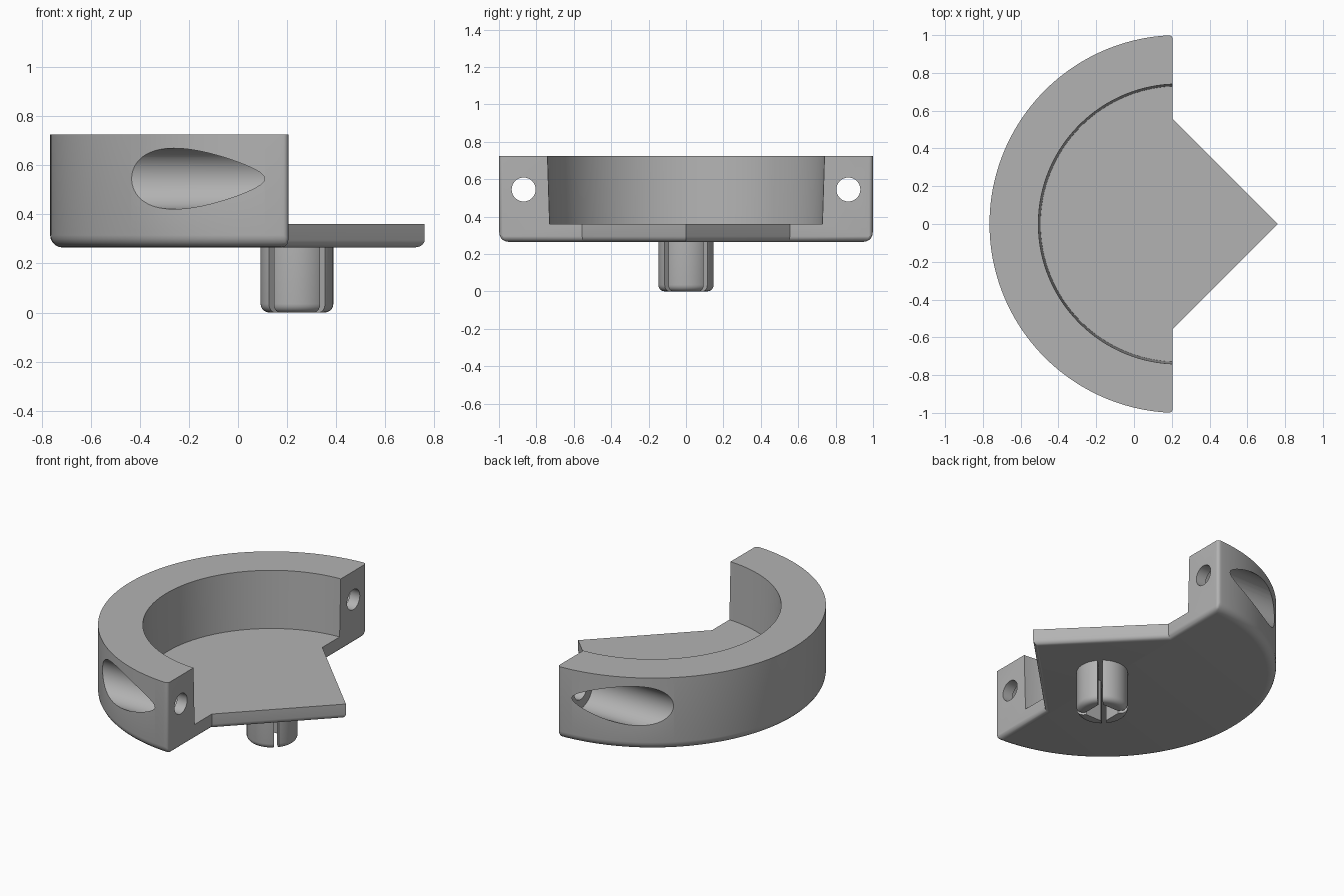
import bpy, bmesh, math
from mathutils import Matrix, Vector

cube = bpy.data.objects.get("Cube")
if cube:
    bpy.data.objects.remove(cube, do_unlink=True)

CX = 0.235                       # shared axis of the curved wall and the post
FACE_X = 0.205                   # flat end of the arms
BASE, FLOOR, TOP = 0.265, 0.36, 0.725

grey = bpy.data.materials.new("plain grey")
grey.use_nodes = True
colour = (0.45, 0.45, 0.45, 1)
grey.diffuse_color = colour
grey.node_tree.nodes["Principled BSDF"].inputs["Base Color"].default_value = colour


def make_object(name, bm):
    bmesh.ops.recalc_face_normals(bm, faces=bm.faces)
    mesh = bpy.data.meshes.new(name)
    bm.to_mesh(mesh)
    bm.free()
    mesh.materials.append(grey)
    ob = bpy.data.objects.new(name, mesh)
    bpy.context.collection.objects.link(ob)
    return ob


def cone(name, r_start, r_end, start, end, segments=64):
    """Cylinder or cone between two points."""
    start, end = Vector(start), Vector(end)
    axis = end - start
    matrix = Matrix.Translation((start + end) / 2) @ axis.to_track_quat('Z', 'Y').to_matrix().to_4x4()
    bm = bmesh.new()
    bmesh.ops.create_cone(bm, cap_ends=True, segments=segments, radius1=r_start,
                          radius2=r_end, depth=axis.length, matrix=matrix)
    return make_object(name, bm)


def box(name, centre, size, turn=0):
    bm = bmesh.new()
    matrix = Matrix.Translation(centre) @ Matrix.Rotation(turn, 4, 'Z') @ Matrix.Diagonal((*size, 1))
    bmesh.ops.create_cube(bm, size=1, matrix=matrix)
    return make_object(name, bm)


def cut(target, cutter):
    mod = target.modifiers.new("cut_" + cutter.name, 'BOOLEAN')
    mod.operation = 'DIFFERENCE'
    mod.solver = 'EXACT'
    mod.object = cutter


def finish(ob, cutters):
    """Apply all modifiers, drop the cutters and smooth the round faces."""
    for c in cutters:
        cut(ob, c)
    bpy.ops.object.select_all(action='DESELECT')
    bpy.context.view_layer.objects.active = ob
    ob.select_set(True)
    for mod in list(ob.modifiers):
        bpy.ops.object.modifier_apply(modifier=mod.name)
    bpy.ops.object.shade_smooth_by_angle(angle=math.radians(25))
    for c in cutters:
        bpy.data.objects.remove(c, do_unlink=True)


# Body: half-round outline with a pointed front lip, extruded to full height
start = math.acos(FACE_X - CX)
steps = 96
outline = []
for i in range(steps + 1):
    a = start + (2 * math.pi - 2 * start) * i / steps
    outline.append((CX + math.cos(a), math.sin(a)))
outline += [(FACE_X, -0.555), (0.76, 0), (FACE_X, 0.555)]

bm = bmesh.new()
bottom = bm.faces.new([bm.verts.new((x, y, BASE)) for x, y in outline])
grown = bmesh.ops.extrude_face_region(bm, geom=[bottom], use_keep_orig=True)
bmesh.ops.translate(bm, vec=(0, 0, TOP - BASE),
                    verts=[g for g in grown["geom"] if isinstance(g, bmesh.types.BMVert)])

# Rounded edges: wide under the curve, narrower under the lip and at arm ends
weight = bm.edges.layers.float.new("bevel_weight_edge")
for e in bm.edges:
    a, b = (v.co for v in e.verts)
    on_arc = [abs(math.hypot(p.x - CX, p.y) - 1) < 0.001 for p in (a, b)]
    if max(a.z, b.z) < BASE + 0.001:
        e[weight] = 1.0 if all(on_arc) else 0.6
    elif abs(a.z - b.z) > 0.1 and all(on_arc) and abs(a.x - FACE_X) < 0.001:
        e[weight] = 0.4
body = make_object("cradle_body", bm)
bevel = body.modifiers.new("rounding", 'BEVEL')
bevel.limit_method = 'WEIGHT'
bevel.width = 0.05
bevel.segments = 5
bevel.use_clamp_overlap = False

# Tapered pocket, then a wide bore and a through hole in each arm
cutters = [cone("pocket", 0.73, 0.743, (CX, 0, FLOOR), (CX, 0, TOP + 0.05), 128)]
for side in (-1, 1):
    y, z = side * 0.868, 0.545
    cutters.append(cone("bore", 0.124, 0.124, (-1, y, z), (0.135, y, z)))
    cutters.append(cone("hole", 0.064, 0.064, (0, y, z), (0.4, y, z), 48))
finish(body, cutters)

# Post: round peg with a rounded lower rim
post = cone("split_post", 0.148, 0.148, (CX + 0.005, 0, 0), (CX + 0.005, 0, BASE + 0.01))
bm = bmesh.new()
bm.from_mesh(post.data)
rim = [e for e in bm.edges if all(v.co.z < 0.001 for v in e.verts)]
bmesh.ops.bevel(bm, geom=rim, offset=0.035, segments=5, profile=0.5, affect='EDGES')
bm.to_mesh(post.data)
bm.free()

# Square core and diagonal slits split the post into four fingers
mid = (CX + 0.005, 0, 0.08)
cutters = [box("core", mid, (0.15, 0.15, 0.6))]
for turn in (45, 135):
    cutters.append(box("slit", mid, (0.5, 0.028, 0.6), math.radians(turn)))
finish(post, cutters)
